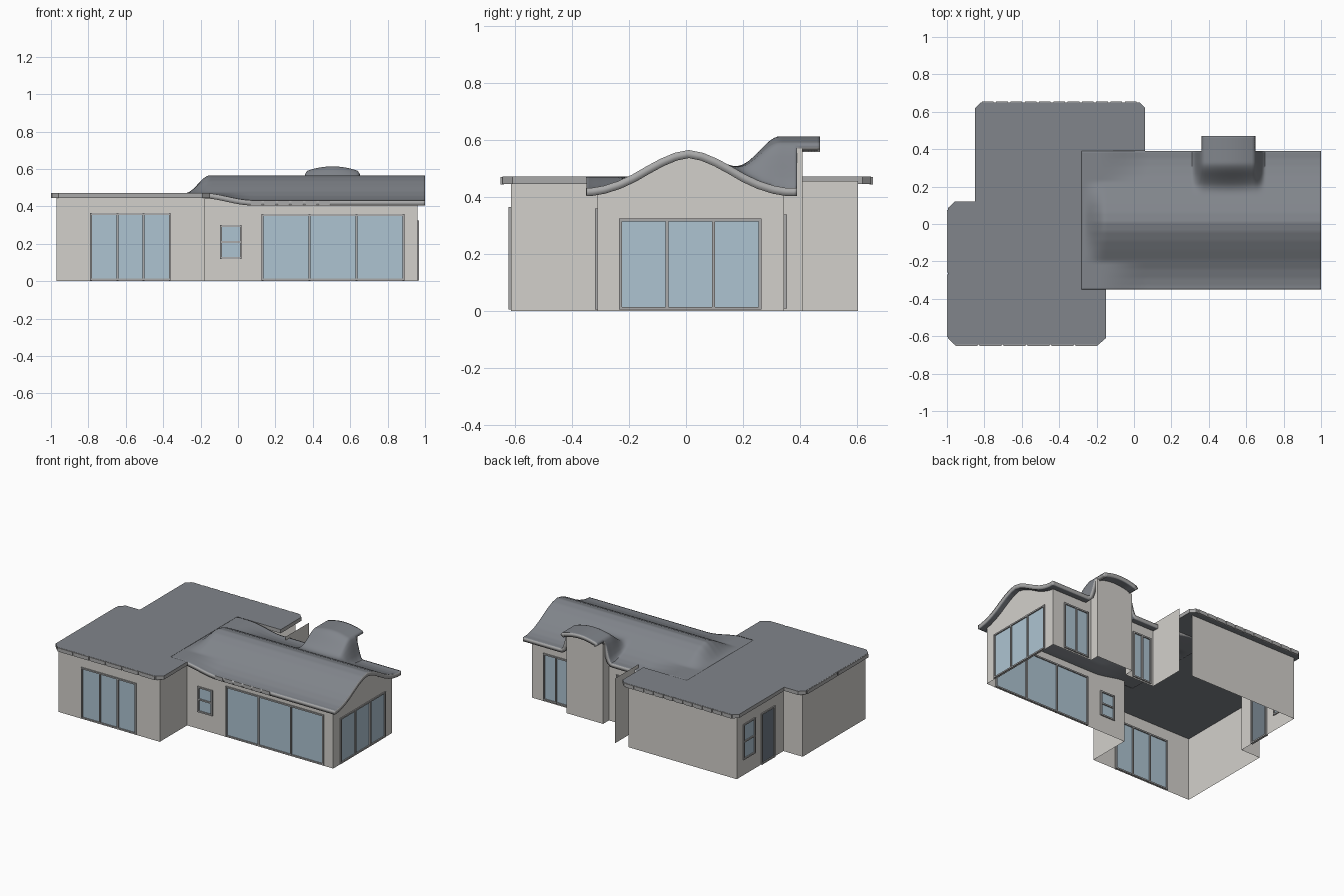
import bpy, bmesh, math
from mathutils import Matrix, Vector

if "Cube" in bpy.data.objects:
    bpy.data.objects.remove(bpy.data.objects["Cube"])


def material(name, rgb):
    m = bpy.data.materials.new(name)
    m.diffuse_color = (*rgb, 1)
    m.use_nodes = True
    m.node_tree.nodes["Principled BSDF"].inputs["Base Color"].default_value = m.diffuse_color
    return m


WALL = material("render_wall", (0.65, 0.63, 0.60))
ROOF = material("roof_slate", (0.22, 0.235, 0.26))
TRIM = material("fascia_grey", (0.40, 0.40, 0.40))
GLASS = material("window_glass", (0.42, 0.55, 0.64))
DARK = material("door_dark", (0.16, 0.20, 0.24))
FLAT = 0.472


def finish(name, bm, *mats):
    me = bpy.data.meshes.new(name)
    bm.to_mesh(me)
    bm.free()
    ob = bpy.data.objects.new(name, me)
    bpy.context.collection.objects.link(ob)
    for m in mats:
        me.materials.append(m)
    return ob


def smooth(a, b, v):
    t = min(1, max(0, (v - a) / (b - a)))
    return t * t * (3 - 2 * t)


# Height of the wing roof: soft gable, blended into the flat roof and the dormer
PROFILE = [(0, .566), (.05, .556), (.10, .535), (.15, .508), (.20, .479),
           (.25, .456), (.30, .440), (.34, .433), (.60, .430)]


def gable(y):
    d = abs(y - 0.01)
    for (a, za), (b, zb) in zip(PROFILE, PROFILE[1:]):
        if d <= b:
            return za + (zb - za) * (d - a) / (b - a)
    return PROFILE[-1][1]


def roof_z(x, y):
    g = gable(y)
    s = smooth(-.28, -.15, x) if g > FLAT else smooth(-.19, .08, x)
    z = FLAT + (g - FLAT) * s
    dx = abs(x - .505)
    b = smooth(.195, .135, dx) * smooth(.14, .33, y)
    return z + (.614 - 1.3 * dx * dx - z) * b


# Wing roof as a sheet with thickness
bm = bmesh.new()
NX, NY, STEP = 128, 82, 0.01
grid = [[bm.verts.new((-.28 + i * STEP, -.35 + j * STEP,
                       roof_z(-.28 + i * STEP, -.35 + j * STEP)))
         for j in range(NY + 1)] for i in range(NX + 1)]
for i in range(NX):
    for j in range(NY):
        x, y = -.28 + (i + .5) * STEP, -.35 + (j + .5) * STEP
        if y < .39 or abs(x - .505) < .15:
            bm.faces.new((grid[i][j], grid[i + 1][j], grid[i + 1][j + 1], grid[i][j + 1]))
bmesh.ops.delete(bm, geom=[v for v in bm.verts if not v.link_faces], context='VERTS')
wing = finish("wing_roof", bm, ROOF, TRIM)
mod = wing.modifiers.new("thickness", 'SOLIDIFY')
mod.thickness, mod.offset, mod.material_offset_rim = 0.028, -1, 1
bpy.context.view_layer.objects.active = wing
wing.select_set(True)
bpy.ops.object.shade_smooth_by_angle(angle=math.radians(40))
wing.select_set(False)

# Flat roof slab
bm = bmesh.new()
outline = [(-.96, -.645), (-.19, -.645), (-.15, -.61), (-.15, -.35), (-.28, -.35),
           (-.28, .39), (.06, .39), (.06, .62), (.03, .65), (-.82, .65), (-.85, .62),
           (-.85, .12), (-.96, .12), (-.995, .085), (-.995, -.61)]
face = bm.faces.new([bm.verts.new((x, y, FLAT - .026)) for x, y in outline])
ext = bmesh.ops.extrude_face_region(bm, geom=[face], use_keep_orig=True)
bmesh.ops.translate(bm, vec=(0, 0, .026),
                    verts=[v for v in ext["geom"] if isinstance(v, bmesh.types.BMVert)])
bmesh.ops.recalc_face_normals(bm, faces=bm.faces)
for f in bm.faces:
    f.material_index = 0 if abs(f.normal.z) > .5 else 1
finish("flat_roof", bm, ROOF, TRIM)


def add_box(bm, p, d, u0, u1, z0, z1, depth):
    """Box along a wall line starting at p with unit direction d."""
    c = Vector((*(p + d * (u0 + u1) / 2), (z0 + z1) / 2))
    bmesh.ops.create_cube(bm, size=1, matrix=Matrix.Translation(c)
                          @ Matrix.Rotation(math.atan2(d.y, d.x), 4, 'Z')
                          @ Matrix.Diagonal((u1 - u0, depth, z1 - z0, 1)))


# Scalloped fascia blocks along the flat eaves
bm = bmesh.new()
for a, b, n, gap in [((.02, .65), (-.82, .65), 11, .014), ((-.96, -.645), (-.19, -.645), 6, .012),
                     ((-.995, .08), (-.995, -.61), 2, .012), ((.06, -.345), (.5, -.345), 6, .014)]:
    a, b = Vector(a), Vector(b)
    d, length = (b - a).normalized(), (b - a).length / n
    z = FLAT if a.x < .05 else .433
    for k in range(n):
        add_box(bm, a, d, k * length + gap / 2, (k + 1) * length - gap / 2,
                z - .027, z - .001, .012 if abs(d.x) > .5 else .010)
finish("eave_blocks", bm, TRIM)


def window(name, p, d, u0, u1, z0, z1, panes, rails=0, glass=GLASS):
    bm = bmesh.new()
    w = .010
    for k in range(panes + 1):
        u = u0 + (u1 - u0 - w) * k / panes
        add_box(bm, p, d, u, u + w, z0, z1, .018)
    for k in range(rails + 2):
        z = z0 + (z1 - z0 - w) * k / (rails + 1)
        add_box(bm, p, d, u0, u1, z, z + w, .016)
    finish(name + "_frame", bm, TRIM)
    bm = bmesh.new()
    a, b = p + d * u0, p + d * u1
    bm.faces.new([bm.verts.new(v) for v in
                  ((*a, z0), (*b, z0), (*b, z1), (*a, z1))])
    finish(name + "_glass", bm, glass)


def wall(name, a, b, openings=(), flat=False):
    """Thin wall a-b reaching the roof; openings = (name, u0, u1, z0, z1, panes, rails, glass)."""
    a, b = Vector(a), Vector(b)
    d, length = (b - a).normalized(), (b - a).length
    n = 1 if flat else max(1, round(length / .03))
    cuts = sorted({round(length * k / n, 4) for k in range(n + 1)}
                  | {round(u, 4) for o in openings for u in o[1:3]})
    bm = bmesh.new()

    def top(u):
        q = a + d * u
        return FLAT - .015 if flat else roof_z(q.x, q.y) - .015

    for u0, u1 in zip(cuts, cuts[1:]):
        spans = [(0, None)]
        for o in openings:
            if o[1] < (u0 + u1) / 2 < o[2]:
                spans = [(0, o[3]), (o[4], None)]
        p, q = a + d * u0, a + d * u1
        for z0, z1 in spans:
            if z1 is None or z1 > z0:
                bm.faces.new([bm.verts.new(v) for v in (
                    (*p, z0), (*q, z0), (*q, z1 or top(u1)), (*p, z1 or top(u0)))])
    bmesh.ops.remove_doubles(bm, verts=bm.verts, dist=.0005)
    finish(name, bm, WALL)
    for o in openings:
        window(o[0], a, d, *o[1:])


# Flat-roofed block walls
wall("front_wall", (-.97, -.615), (-.18, -.615),
     [("front_slider", .18, .61, .005, .365, 3, 0, GLASS)], True)
wall("step_wall", (-.18, -.615), (-.18, -.31), (), True)
wall("left_wall", (-.97, .085), (-.97, -.615), (), True)
wall("left_return_wall", (-.82, .085), (-.97, .085), (), True)
wall("entry_wall", (-.82, .605), (-.82, .085),
     [("entry_window", .07, .20, .11, .36, 1, 1, GLASS),
      ("entry_door", .27, .42, 0, .36, 1, 0, DARK)], True)
wall("rear_wall", (.025, .605), (-.82, .605), (), True)
wall("screen_wall", (.13, .345), (.13, .605), (), True)

# Gabled wing walls
wall("wing_front_wall", (-.18, -.31), (.96, -.31),
     [("small_window", .085, .20, .12, .30, 1, 1, GLASS),
      ("wing_slider", .305, 1.07, .005, .36, 3, 0, GLASS)])
wall("gable_wall", (.96, -.31), (.96, .345),
     [("gable_slider", .075, .575, .005, .325, 3, 0, GLASS)])
wall("wing_rear_wall_right", (.96, .345), (.645, .345),
     [("rear_window_right", .09, .29, .01, .34, 2, 0, GLASS)])
wall("wing_rear_wall_left", (.36, .345), (.13, .345),
     [("rear_window_left", .06, .21, .01, .34, 2, 0, GLASS)])

# Rear bay under the dormer
wall("bay_side_right", (.645, .345), (.645, .41))
wall("bay_rear", (.645, .41), (.36, .41))
wall("bay_side_left", (.36, .41), (.36, .345))
